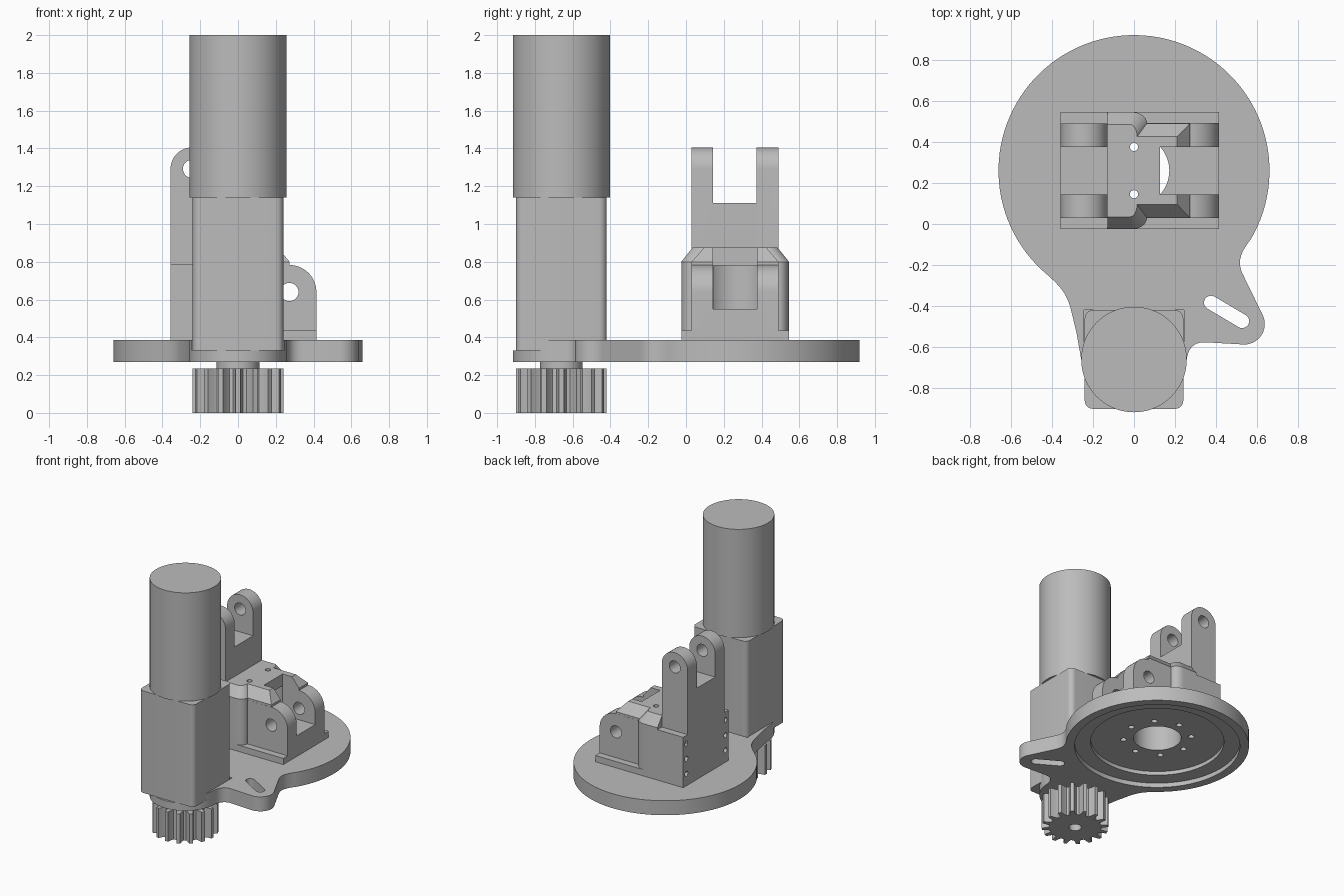
import bpy, bmesh
from math import cos, sin, pi, radians
from mathutils import Vector
from mathutils.geometry import interpolate_bezier

cube = bpy.data.objects.get("Cube")
if cube:
    bpy.data.objects.remove(cube, do_unlink=True)

grey = bpy.data.materials.new("machined_grey")
grey.use_nodes = True
grey.diffuse_color = (0.5, 0.5, 0.5, 1)
grey.node_tree.nodes["Principled BSDF"].inputs["Base Color"].default_value = (0.5, 0.5, 0.5, 1)

CY = 0.26     # centre of turntable and bracket
MY = -0.66    # centre of motor, gearbox and pinion


def loft(name, rings):
    """Closed solid through equally sized rings of 3D points."""
    bm = bmesh.new()
    loops = [[bm.verts.new(p) for p in ring] for ring in rings]
    bm.faces.new(loops[0])
    bm.faces.new(loops[-1])
    for a, b in zip(loops, loops[1:]):
        for i in range(len(a)):
            j = (i + 1) % len(a)
            bm.faces.new((a[i], a[j], b[j], b[i]))
    bmesh.ops.recalc_face_normals(bm, faces=bm.faces)
    mesh = bpy.data.meshes.new(name)
    bm.to_mesh(mesh)
    bm.free()
    mesh.materials.append(grey)
    obj = bpy.data.objects.new(name, mesh)
    bpy.context.collection.objects.link(obj)
    return obj


def prism(name, pts, lo, hi, axis="z"):
    """Extrude a 2D outline along one axis."""
    place = {"z": lambda p, t: (p[0], p[1], t),
             "y": lambda p, t: (p[0], t, p[1]),
             "x": lambda p, t: (t, p[0], p[1])}[axis]
    return loft(name, [[place(p, t) for p in pts] for t in (lo, hi)])


def arc(cx, cy, r, start, end, n=24):
    steps = [radians(start + (end - start) * i / n) for i in range(n + 1)]
    return [(cx + r * cos(a), cy + r * sin(a)) for a in steps]


def cylinder(name, cx, cy, r, lo, hi, axis="z", n=48):
    return prism(name, arc(cx, cy, r, 0, 360, n)[:-1], lo, hi, axis)


def box(name, x0, x1, y0, y1, z0, z1):
    return prism(name, [(x0, y0), (x1, y0), (x1, y1), (x0, y1)], z0, z1)


def bend(a, b, c, d):
    pts = interpolate_bezier(*[Vector((*p, 0)) for p in (a, b, c, d)], 14)
    return [(p.x, p.y) for p in pts[1:-1]]


def cut(targets, cutters):
    for obj in targets:
        bpy.context.view_layer.objects.active = obj
        for c in cutters:
            mod = obj.modifiers.new("cut", "BOOLEAN")
            mod.operation = "DIFFERENCE"
            mod.solver = "EXACT"
            mod.object = c
            bpy.ops.object.modifier_apply(modifier=mod.name)
    for c in cutters:
        bpy.data.objects.remove(c, do_unlink=True)


parts = []

# Turntable plate with motor arm and slotted ear
outline = arc(0, CY, 0.66, -30.5, 227, 80)
outline += bend(outline[-1], (-0.38, -0.285), (-0.335, -0.32), (-0.31, -0.405))
outline += [(-0.31, -0.405), (-0.28, -0.53)]
outline += arc(0, MY, 0.257, 180, 360, 36)
outline += bend((0.257, MY), (0.262, -0.61), (0.29, -0.574), (0.346, -0.576))
outline += [(0.346, -0.576)] + arc(0.537, -0.487, 0.1, -90, 28, 14) + [(0.53, -0.245)]
outline += bend((0.53, -0.245), (0.505, -0.19), (0.51, -0.15), outline[0])
plate = prism("turntable_plate", outline, 0.27, 0.385)
slot = arc(0.375, -0.383, 0.034, 59, 239, 12) + arc(0.527, -0.473, 0.034, 239, 419, 12)
cutters = [prism("slot_cutter", slot, 0.2, 0.5),
           box("pocket_cutter", -0.243, 0.243, -1, -0.42, 0.33, 0.5),
           cylinder("rim_cutter", 0, CY, 0.595, 0.2, 0.305, n=80),
           cylinder("recess_cutter", 0, CY, 0.48, 0.2, 0.335, n=80)]
for k in range(8):
    a = k * pi / 4
    cutters.append(cylinder("bolt_cutter", 0.245 * cos(a), CY + 0.245 * sin(a), 0.022, 0.2, 0.375, n=16))
cut([plate], cutters)

# Bracket flange and rear block
flange = box("bracket_flange", -0.357, 0.415, CY - 0.285, CY + 0.285, 0.385, 0.435)
block = box("bracket_rear_block", -0.357, -0.13, CY - 0.285, CY + 0.285, 0.385, 0.785)
cut([block], [cylinder("screw_cutter", CY + s * 0.245, z, 0.02, -0.4, -0.29, "x", 16)
              for s in (-1, 1) for z in (0.48, 0.6, 0.72)])


# Chamfered middle body, wide at the back and narrow at the front
def body_ring(z, x_bend, x_neck, x_end, wide, narrow):
    half = [(-0.13, wide)]
    for i in range(11):
        a = pi / 2 * (1 - i / 10)
        half.append((x_bend + (x_neck - x_bend) * cos(a), narrow + (wide - narrow) * sin(a)))
    half.append((x_end, narrow))
    return [(x, CY + y, z) for x, y in half] + [(x, CY - y, z) for x, y in reversed(half)]


lower = (-0.01, 0.063, 0.273, 0.285, 0.23)
body = loft("bracket_body", [body_ring(0.385, *lower), body_ring(0.8, *lower),
                             body_ring(0.875, -0.02, 0.015, 0.21, 0.225, 0.165)])

# Front lugs
lug = [(0.03, 0.4), (0.415, 0.4)] + arc(0.272, 0.64, 0.143, 0, 90, 20) + [(0.03, 0.783)]
front_lugs = prism("front_lugs", lug, CY - 0.231, CY + 0.231, "y")
cut([body, front_lugs], [box("lug_gap_cutter", 0.127, 0.6, CY - 0.116, CY + 0.116, 0.55, 1),
                         cylinder("front_pin_cutter", 0.272, 0.64, 0.048, -0.2, 0.8, "y", 32)])
cut([body], [cylinder("dowel_cutter", 0, CY + s * 0.115, 0.02, 0.5, 1, n=16) for s in (-1, 1)])

# Tall rear lugs on their column
column = [(-0.357, 0.7), (-0.13, 0.7)] + arc(-0.2435, 1.292, 0.1135, 0, 180, 28)
rear_lugs = prism("rear_lugs", column, CY - 0.231, CY + 0.229, "y")
cut([rear_lugs], [box("rear_gap_cutter", -0.5, 0, CY - 0.116, CY + 0.114, 1.11, 1.6),
                  cylinder("rear_pin_cutter", -0.2435, 1.292, 0.048, -0.2, 0.8, "y", 32)])

# Central bore through plate and bracket
cut([plate, flange, block, body, front_lugs, rear_lugs],
    [cylinder("bore_cutter", 0, CY, 0.172, 0.1, 0.78)])
parts += [plate, flange, block, body, front_lugs, rear_lugs]

# Gearbox with rounded corners, and motor
corners = []
for k, (sx, sy) in enumerate([(1, 1), (-1, 1), (-1, -1), (1, -1)]):
    corners += arc(sx * 0.2, MY + sy * 0.2, 0.04, 90 * k, 90 * k + 90, 8)
parts.append(prism("gearbox", corners, 0.33, 1.14))
parts.append(cylinder("motor", 0, MY, 0.257, 1.14, 2, n=72))
parts.append(cylinder("output_shaft", 0, MY, 0.113, 0.225, 0.28))

# Pinion with tapered teeth
TEETH = 16
teeth = []
for k in range(TEETH):
    for f, r in ((-0.36, 0.185), (-0.25, 0.2), (-0.14, 0.24), (0.14, 0.24), (0.25, 0.2), (0.36, 0.185)):
        a = 2 * pi * (k + f) / TEETH
        teeth.append((r * cos(a), MY + r * sin(a)))
pinion = prism("pinion", teeth, 0, 0.235)
cut([pinion], [cylinder("pinion_bore_cutter", 0, MY, 0.045, -0.1, 0.2, n=32)])
parts.append(pinion)

# Smooth curved walls, keep edges crisp
bpy.ops.object.select_all(action="DESELECT")
for obj in parts:
    obj.select_set(True)
bpy.context.view_layer.objects.active = plate
bpy.ops.object.shade_smooth_by_angle(angle=radians(25))
